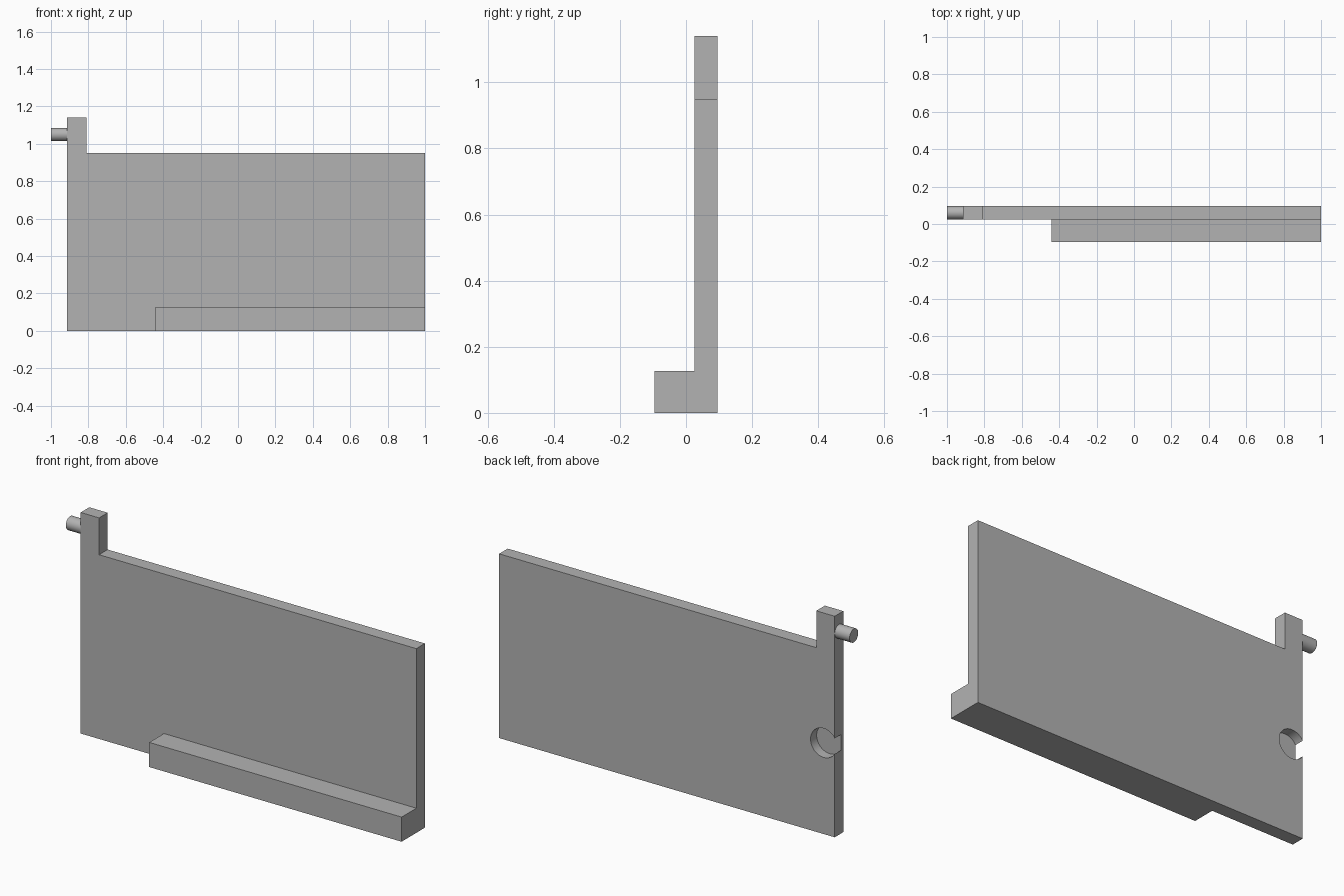
import bpy
import bmesh
from math import pi

cube = bpy.data.objects.get("Cube")
if cube:
    bpy.data.objects.remove(cube, do_unlink=True)

grey = bpy.data.materials.new("plain_grey")
grey.use_nodes = True
grey.diffuse_color = (0.45, 0.45, 0.45, 1)
grey.node_tree.nodes["Principled BSDF"].inputs["Base Color"].default_value = grey.diffuse_color

FRONT, BACK = 0.025, 0.095   # panel thickness in y
EDGE = -0.915                # right edge of the panel


def extrude_profile(name, points, y0, y1):
    """Extrude an (x, z) outline from y0 to y1."""
    bm = bmesh.new()
    face = bm.faces.new([bm.verts.new((x, y0, z)) for x, z in points])
    grown = bmesh.ops.extrude_face_region(bm, geom=[face])["geom"]
    verts = [v for v in grown if isinstance(v, bmesh.types.BMVert)]
    bmesh.ops.translate(bm, verts=verts, vec=(0, y1 - y0, 0))
    bmesh.ops.recalc_face_normals(bm, faces=bm.faces)
    mesh = bpy.data.meshes.new(name)
    bm.to_mesh(mesh)
    bm.free()
    obj = bpy.data.objects.new(name, mesh)
    bpy.context.collection.objects.link(obj)
    mesh.materials.append(grey)
    return obj


def cylinder(name, radius, depth, location, rotation):
    bpy.ops.mesh.primitive_cylinder_add(vertices=48, radius=radius, depth=depth,
                                        location=location, rotation=rotation)
    obj = bpy.context.object
    obj.name = name
    obj.data.materials.append(grey)
    bpy.ops.object.shade_smooth_by_angle()
    return obj


# Upright panel with a raised corner tab
panel = extrude_profile("panel", [(EDGE, 0), (1, 0), (1, 0.95), (-0.81, 0.95),
                                  (-0.81, 1.14), (EDGE, 1.14)], FRONT, BACK)

# Round blind pocket in the back, breaking through the side edge
cutter = cylinder("pocket_cutter", 0.075, 0.1, (EDGE + 0.063, BACK, 0.47), (pi / 2, 0, 0))
cutter.hide_render = True
pocket = panel.modifiers.new("pocket", "BOOLEAN")
pocket.operation = "DIFFERENCE"
pocket.solver = "EXACT"
pocket.object = cutter
bpy.context.view_layer.objects.active = panel
bpy.ops.object.modifier_apply(modifier=pocket.name)
bpy.data.objects.remove(cutter, do_unlink=True)

# Ledge along the front foot
extrude_profile("front_ledge", [(-0.44, 0), (1, 0), (1, 0.127), (-0.44, 0.127)], -BACK, FRONT)

# Hinge pin on the tab
length = 1 + EDGE
cylinder("hinge_pin", 0.035, length, (-1 + length / 2, 0.06, 1.05), (0, pi / 2, 0))
